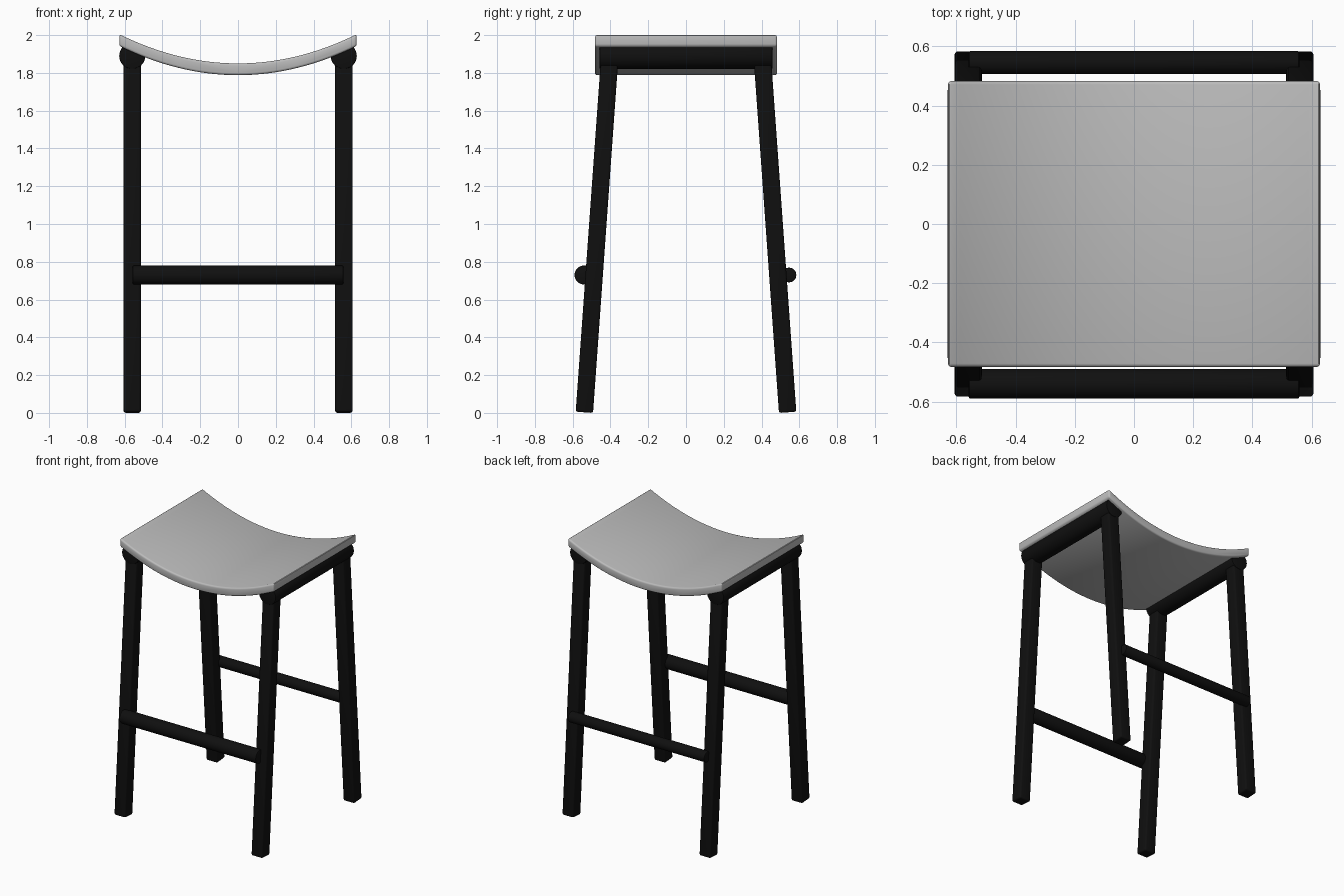
import bpy, bmesh, math
from mathutils import Vector, Matrix

cube = bpy.data.objects.get("Cube")
if cube:
    bpy.data.objects.remove(cube, do_unlink=True)


def material(name, color):
    m = bpy.data.materials.new(name)
    m.use_nodes = True
    m.diffuse_color = color
    m.node_tree.nodes["Principled BSDF"].inputs["Base Color"].default_value = color
    return m


seat_grey = material("light grey", (0.5, 0.5, 0.5, 1))
frame_black = material("black", (0.005, 0.005, 0.005, 1))


def finish(bm, name, mat, bevel, segments):
    bmesh.ops.recalc_face_normals(bm, faces=bm.faces)
    me = bpy.data.meshes.new(name)
    bm.to_mesh(me)
    bm.free()
    me.materials.append(mat)
    ob = bpy.data.objects.new(name, me)
    bpy.context.collection.objects.link(ob)
    mod = ob.modifiers.new("Bevel", "BEVEL")
    mod.width, mod.segments = bevel, segments
    mod.limit_method, mod.angle_limit = "ANGLE", math.radians(40)
    bpy.ops.object.select_all(action="DESELECT")
    ob.select_set(True)
    bpy.context.view_layer.objects.active = ob
    bpy.ops.object.modifier_apply(modifier="Bevel")
    bpy.ops.object.shade_smooth_by_angle(angle=math.radians(35))
    return ob


def aim(start, end):
    """Matrix placing a z-aligned part between two points."""
    axis = end - start
    turn = Vector((0, 0, 1)).rotation_difference(axis).to_matrix().to_4x4()
    return Matrix.Translation((start + end) / 2) @ turn, axis.length


def round_bar(name, start, end, radius):
    place, length = aim(Vector(start), Vector(end))
    bm = bmesh.new()
    bmesh.ops.create_cone(bm, cap_ends=True, segments=32, radius1=radius,
                          radius2=radius, depth=length, matrix=place)
    return finish(bm, name, frame_black, 0.006, 2)


def square_leg(name, start, end, width):
    place, length = aim(Vector(start), Vector(end))
    bm = bmesh.new()
    bmesh.ops.create_cube(bm, size=1,
                          matrix=place @ Matrix.Diagonal((width, width, length, 1)))
    return finish(bm, name, frame_black, 0.012, 3)


# Saddle seat: a dished strip extruded front to back
HALF_X, HALF_Y, STEPS = 0.628, 0.483, 32
xs = [HALF_X * (2 * i / STEPS - 1) for i in range(STEPS + 1)]


def dish(x):
    return 1.85 + 0.154 * (x / HALF_X) ** 2


outline = [(x, dish(x)) for x in xs] + [(x, dish(x) - 0.062) for x in reversed(xs)]
bm = bmesh.new()
front = bm.faces.new([bm.verts.new((x, -HALF_Y, z)) for x, z in outline])
ext = bmesh.ops.extrude_face_region(bm, geom=[front], use_keep_orig=True)
moved = [g for g in ext["geom"] if isinstance(g, bmesh.types.BMVert)]
bmesh.ops.translate(bm, verts=moved, vec=(0, 2 * HALF_Y, 0))
finish(bm, "seat", seat_grey, 0.012, 3)

# Legs splay front and back; a round rail joins each side under the seat
LEG_X = 0.56
for side, sx in (("left", 1), ("right", -1)):
    for end, sy in (("front", -1), ("back", 1)):
        square_leg(f"{end}_{side}_leg", (sx * LEG_X, sy * 0.538, 0.003),
                   (sx * LEG_X, sy * 0.404, 1.88), 0.092)
    round_bar(f"{side}_seat_rail", (sx * LEG_X, -0.458, 1.89),
              (sx * LEG_X, 0.458, 1.89), 0.069)

# Foot rails: the front one is thicker
round_bar("front_foot_rail", (-0.558, -0.54, 0.73), (0.558, -0.54, 0.73), 0.05)
round_bar("back_foot_rail", (-0.558, 0.545, 0.73), (0.558, 0.545, 0.73), 0.039)
